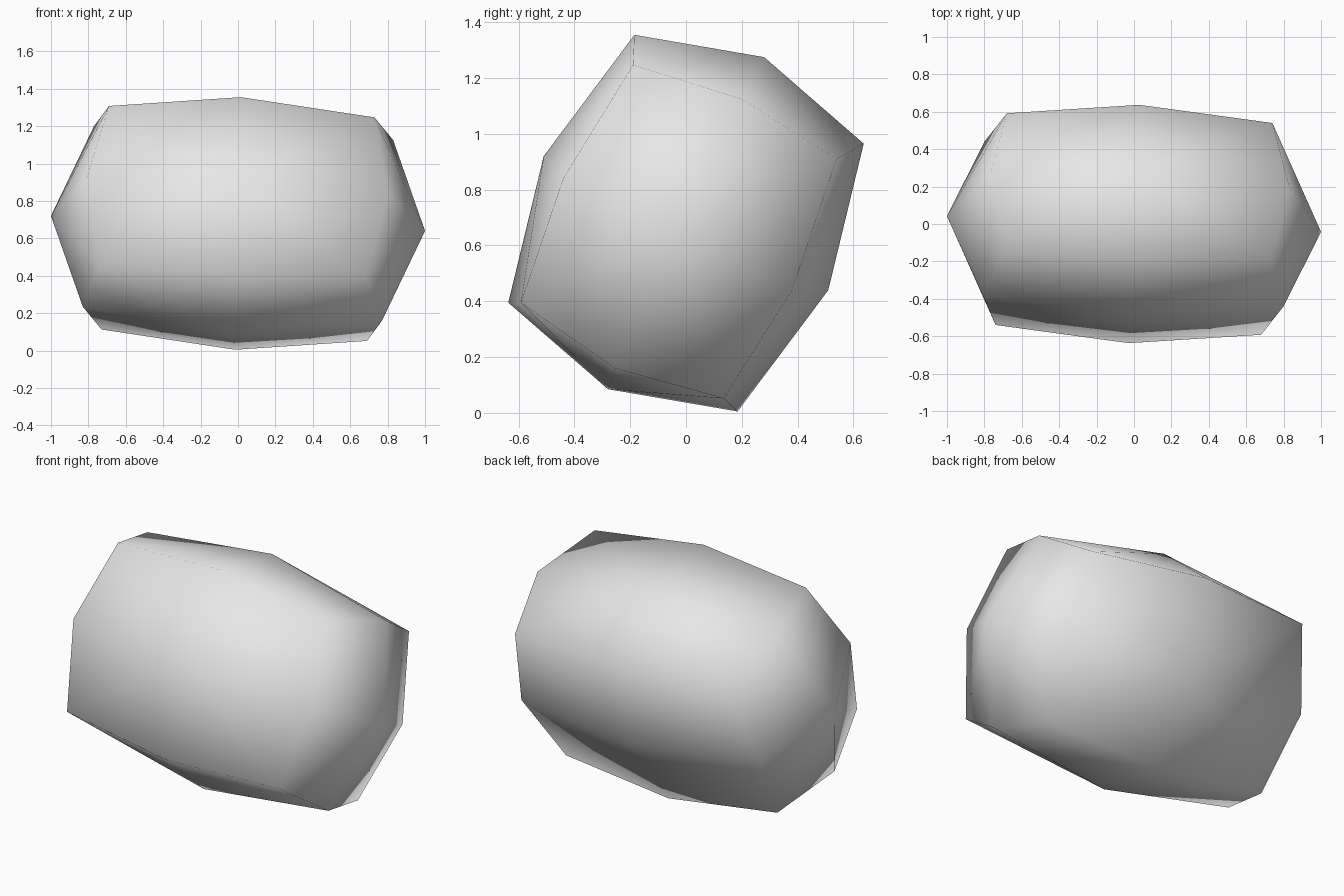
import bpy
import bmesh
from mathutils import Vector

cube = bpy.data.objects.get("Cube")
if cube:
    bpy.data.objects.remove(cube, do_unlink=True)

CENTRE = Vector((0, 0, 0.68))

# Half of the middle ring (y, z); the other half is its point reflection
half_ring = [(-0.185, 1.355), (0.28, 1.275), (0.637, 0.965), (0.51, 0.44)]
# One end ring, alternating cube corners and edge midpoints
end_ring = [(0.73, -0.19, 1.247), (0.83, 0.2, 1.125), (0.74, 0.54, 0.91), (0.81, 0.38, 0.44),
            (0.69, 0.135, 0.052), (0.77, -0.255, 0.16), (0.68, -0.592, 0.395), (0.8, -0.44, 0.84)]
end_tip = Vector((1, -0.042, 0.64))


def reflect(p):
    return 2 * CENTRE - p


# Tilted middle ring
middle = [Vector((0.03 * (y + z - CENTRE.z), y, z)) for y, z in half_ring]
middle += [reflect(p) for p in middle]
left = [Vector(p) for p in end_ring]
right = [reflect(left[(i + 4) % 8]) for i in range(8)]

bm = bmesh.new()
mid_verts = [bm.verts.new(p) for p in middle]

# Each end: a belt of quads and a cap of four kites meeting at the tip
for ring, tip in ((left, end_tip), (right, reflect(end_tip))):
    verts = [bm.verts.new(p) for p in ring]
    tip_vert = bm.verts.new(tip)
    for c in range(0, 8, 2):
        for step in (1, -1):
            n = (c + step) % 8
            bm.faces.new((verts[c], verts[n], mid_verts[n], mid_verts[c]))
        bm.faces.new((verts[c], verts[(c + 1) % 8], tip_vert, verts[c - 1]))

bmesh.ops.recalc_face_normals(bm, faces=bm.faces)
for face in bm.faces:
    face.smooth = True

mesh = bpy.data.meshes.new("rounded_block")
bm.to_mesh(mesh)
bm.free()
block = bpy.data.objects.new("rounded_block", mesh)
bpy.context.collection.objects.link(block)

# Plain light grey
grey = bpy.data.materials.new("light_grey")
grey.use_nodes = True
colour = (0.8, 0.8, 0.8, 1)
grey.diffuse_color = colour
grey.node_tree.nodes["Principled BSDF"].inputs["Base Color"].default_value = colour
mesh.materials.append(grey)
